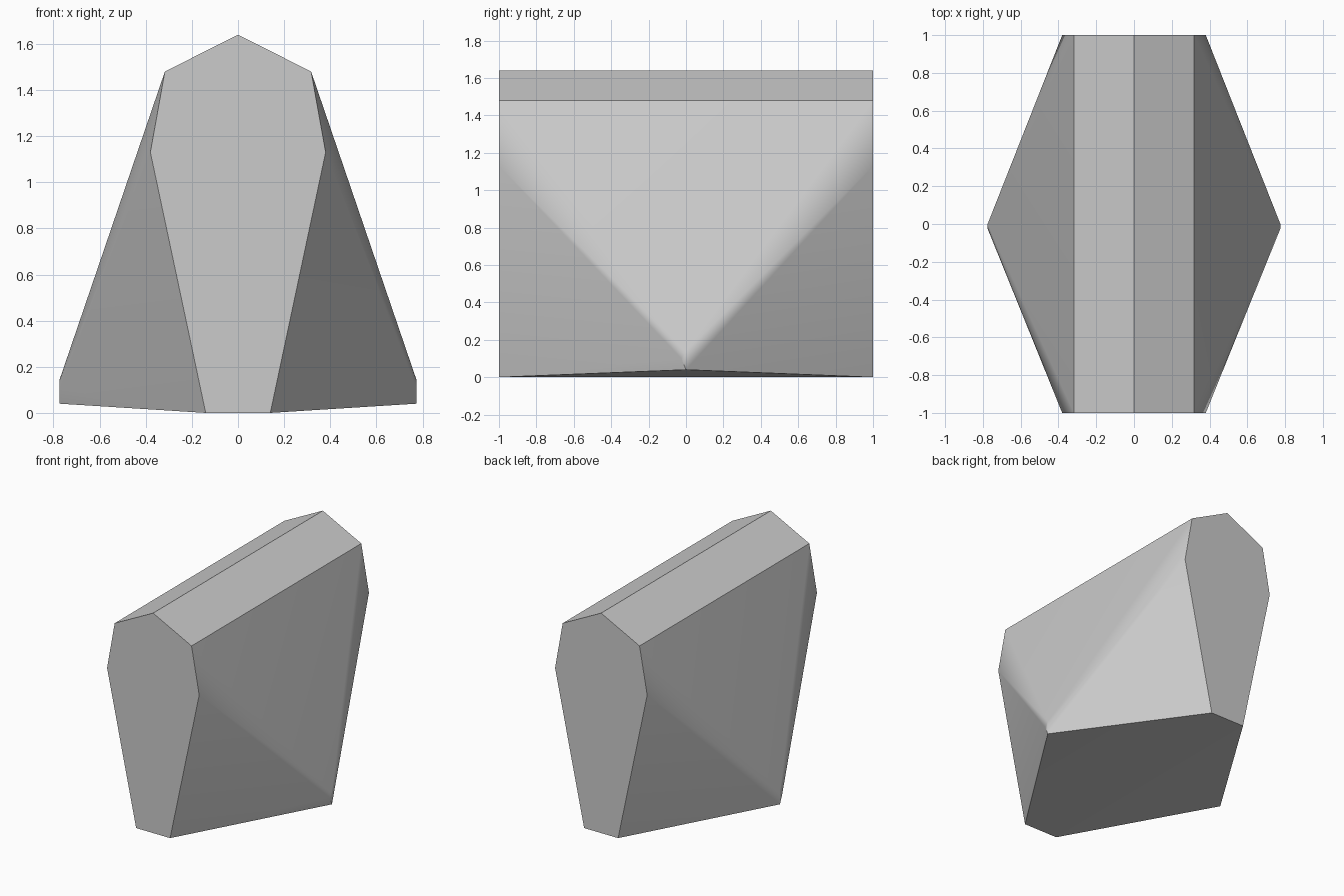
import bpy, bmesh, math

if "Cube" in bpy.data.objects:
    bpy.data.objects.remove(bpy.data.objects["Cube"], do_unlink=True)

# One plain grey stone colour
GREY = (0.6, 0.6, 0.6, 1.0)
mat = bpy.data.materials.new("light grey")
mat.use_nodes = True
mat.diffuse_color = GREY
mat.node_tree.nodes["Principled BSDF"].inputs["Base Color"].default_value = GREY

# Half outline of the two end faces (x, z), and the side tips (y, z)
END_HALF = [(0.14, 0.0), (0.38, 1.13), (0.317, 1.48)]
RIDGE_Z = 1.64
TIP_X = 0.775
TIP = [(0.0, 0.04), (-0.025, 0.10), (0.0, 0.14)]

points = [(0, y, RIDGE_Z) for y in (-1, 1)]
for side in (-1, 1):
    points += [(side * x, y, z) for x, z in END_HALF for y in (-1, 1)]
    points += [(side * TIP_X, y, z) for y, z in TIP]

# The block is convex, so its faces follow from its corners
bm = bmesh.new()
for p in points:
    bm.verts.new(p)
bmesh.ops.convex_hull(bm, input=bm.verts[:])
bmesh.ops.dissolve_limit(bm, angle_limit=math.radians(0.5),
                         verts=bm.verts[:], edges=bm.edges[:])
bmesh.ops.recalc_face_normals(bm, faces=bm.faces[:])
mesh = bpy.data.meshes.new("faceted_block")
bm.to_mesh(mesh)
bm.free()
mesh.materials.append(mat)

block = bpy.data.objects.new("faceted_block", mesh)
bpy.context.collection.objects.link(block)

# Blend the shallow side creases, keep the hard edges crisp
bpy.ops.object.select_all(action='DESELECT')
block.select_set(True)
bpy.context.view_layer.objects.active = block
bpy.ops.object.shade_smooth_by_angle(angle=math.radians(30))
weighted = block.modifiers.new("weighted_normals", 'WEIGHTED_NORMAL')
weighted.keep_sharp = True
